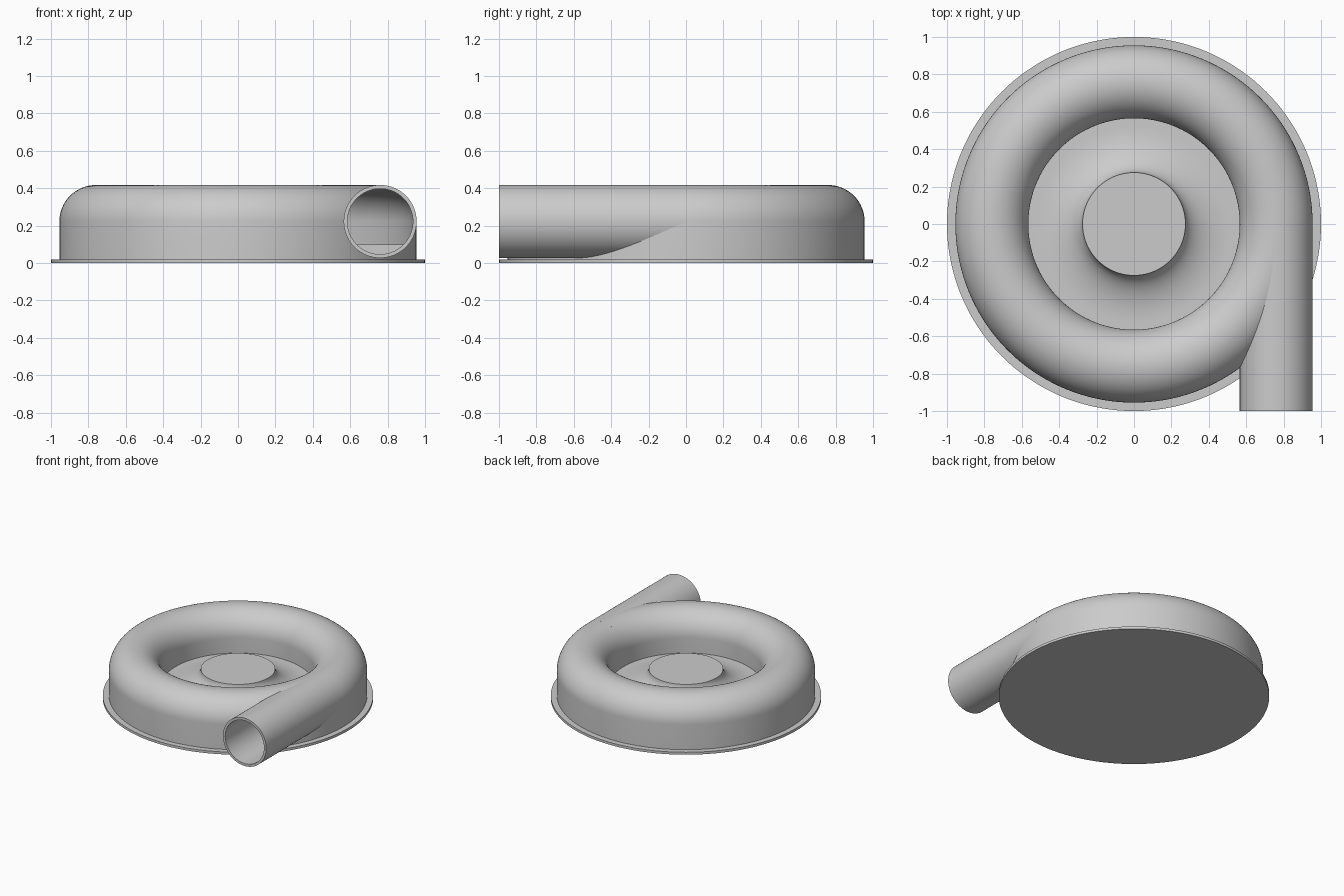
import bpy, bmesh
from math import sin, cos, pi, radians
from mathutils import Vector

if "Cube" in bpy.data.objects:
    bpy.data.objects.remove(bpy.data.objects["Cube"], do_unlink=True)

RING, TUBE, BORE, MID, FLOOR = 0.76, 0.195, 0.175, 0.222, 0.1
SEGMENTS = 144

metal = bpy.data.materials.new("grey_metal")
grey = (0.6, 0.6, 0.6, 1)
metal.use_nodes = True
metal.diffuse_color = grey
metal.node_tree.nodes["Principled BSDF"].inputs["Base Color"].default_value = grey


def revolve(name, profile, closed=False, axis="Z", location=(0, 0, 0)):
    """Spin a (radius, height) profile into a closed solid."""
    bm = bmesh.new()
    place = (lambda r, h: (r, 0, h)) if axis == "Z" else (lambda r, h: (r, h, 0))
    verts = [bm.verts.new(place(r, h)) for r, h in profile]
    pairs = list(zip(verts, verts[1:]))
    if closed:
        pairs.append((verts[-1], verts[0]))
    edges = [bm.edges.new(p) for p in pairs]
    direction = Vector((0, 0, 1)) if axis == "Z" else Vector((0, 1, 0))
    bmesh.ops.spin(bm, geom=verts + edges, cent=(0, 0, 0), axis=direction,
                   angle=2 * pi, steps=SEGMENTS, use_duplicate=False)
    bmesh.ops.remove_doubles(bm, verts=bm.verts, dist=1e-5)
    bmesh.ops.recalc_face_normals(bm, faces=bm.faces)
    mesh = bpy.data.meshes.new(name)
    bm.to_mesh(mesh)
    bm.free()
    mesh.materials.append(metal)
    obj = bpy.data.objects.new(name, mesh)
    obj.location = location
    bpy.context.collection.objects.link(obj)
    return obj


def activate(obj):
    bpy.ops.object.select_all(action="DESELECT")
    obj.select_set(True)
    bpy.context.view_layer.objects.active = obj


def cut(obj, cutter):
    mod = obj.modifiers.new("cut", "BOOLEAN")
    mod.operation, mod.solver, mod.object = "DIFFERENCE", "EXACT", cutter
    bpy.context.view_layer.update()
    activate(obj)
    bpy.ops.object.modifier_apply(modifier=mod.name)
    bpy.data.objects.remove(cutter, do_unlink=True)


def arch(radius, steps=32):
    """Half circle over the ring channel, from outer to inner side."""
    return [(RING + radius * cos(pi * i / steps), MID + radius * sin(pi * i / steps))
            for i in range(steps + 1)]


# Base flange
base_flange = revolve("base_flange", [(0, 0), (1, 0), (1, 0.02), (0, 0.02)])

# Casing: straight outer wall, rounded ring, sunken floor, flared hub
HUB_R, HUB_Z, FLARE = 0.275, 0.235, 0.25
flare = [(HUB_R + FLARE * (1 - sin(t)), FLOOR + (HUB_Z - FLOOR) * (1 - cos(t)))
         for t in (pi / 2 * i / 16 for i in range(17))]
casing = revolve("volute_casing",
                 [(0, 0.01), (RING + TUBE, 0.01)] + arch(TUBE)
                 + [(RING - TUBE, FLOOR)] + flare + [(0, HUB_Z)])

# Hollow channel and pipe passage
cut(casing, revolve("channel_cutter",
                    [(RING + BORE, FLOOR)] + arch(BORE) + [(RING - BORE, FLOOR)],
                    closed=True))
passage = BORE + 0.003
cut(casing, revolve("passage_cutter",
                    [(0, -1.1), (passage, -1.1), (passage, 0), (0, 0)],
                    axis="Y", location=(RING, 0, MID)))

# Tangential outlet pipe
outlet_pipe = revolve("outlet_pipe",
                      [(TUBE, -1), (TUBE, 0), (BORE, 0), (BORE, -1)],
                      closed=True, axis="Y", location=(RING, 0, MID))

for part in (base_flange, casing, outlet_pipe):
    activate(part)
    bpy.ops.object.shade_smooth_by_angle(angle=radians(30))
